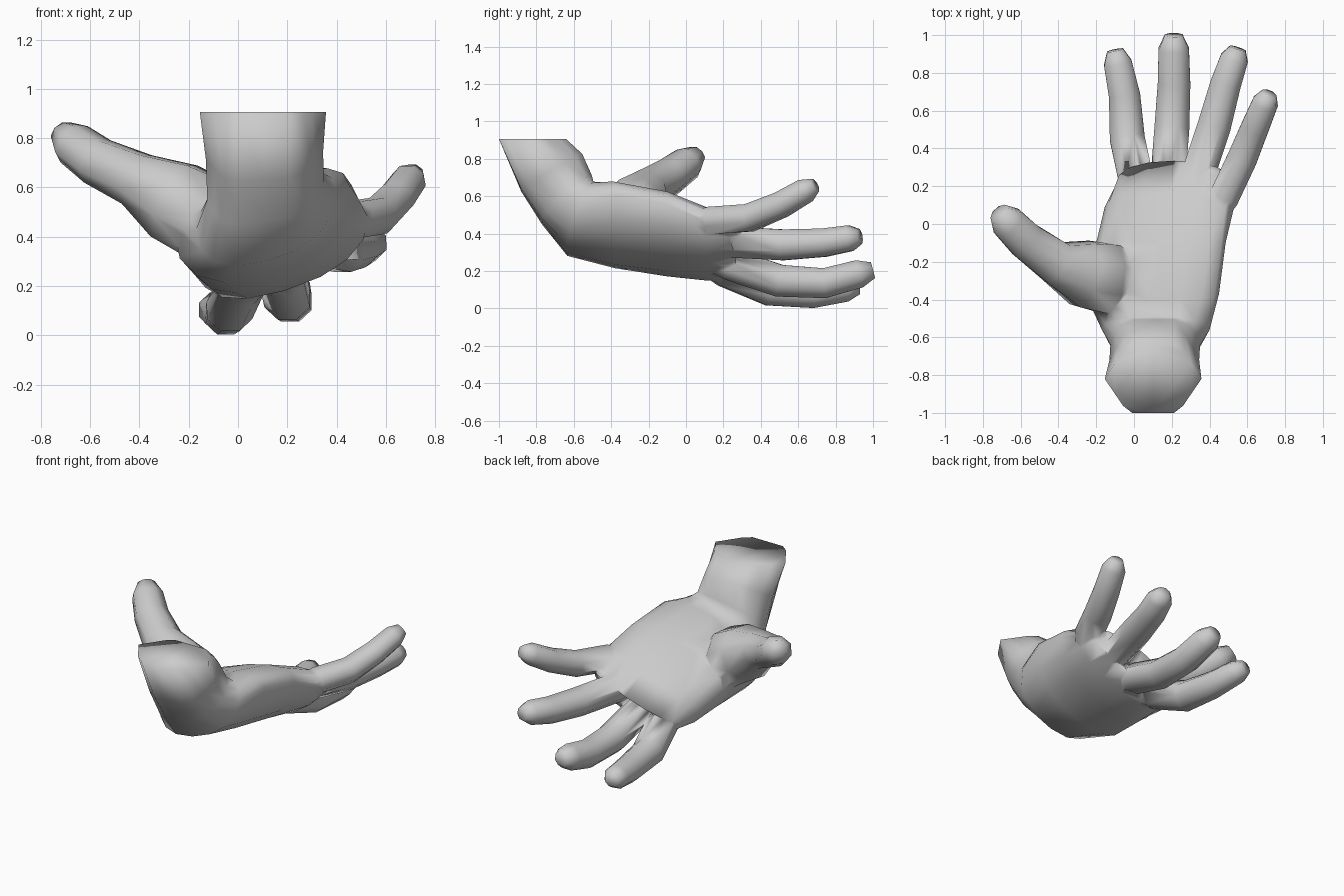
import bpy, bmesh, math
from mathutils import Vector

if "Cube" in bpy.data.objects:
    bpy.data.objects.remove(bpy.data.objects["Cube"])

skin = bpy.data.materials.new("plain grey")
skin.diffuse_color = (0.6, 0.6, 0.6, 1)
skin.use_nodes = True
skin.node_tree.nodes["Principled BSDF"].inputs["Base Color"].default_value = skin.diffuse_color


def loft(name, rings):
    """Skin a closed solid over equally sized rings of points."""
    bm = bmesh.new()
    loops = [[bm.verts.new(p) for p in r] for r in rings]
    n = len(loops[0])
    for a, b in zip(loops, loops[1:]):
        for i in range(n):
            j = (i + 1) % n
            bm.faces.new((a[i], a[j], b[j], b[i]))
    bm.faces.new(loops[0])
    bm.faces.new(loops[-1])
    bmesh.ops.recalc_face_normals(bm, faces=bm.faces)
    me = bpy.data.meshes.new(name)
    bm.to_mesh(me)
    bm.free()
    me.materials.append(skin)
    ob = bpy.data.objects.new(name, me)
    bpy.context.collection.objects.link(ob)
    return ob


def section(x_left, x_right, y, z_left, z_right, top, bottom, chamfer=0, n=16):
    """Ring from its two sides and the (y, z) of its top and bottom;
    chamfer narrows the top and bottom towards a hexagon."""
    c = Vector(((x_left + x_right) / 2, y, (z_left + z_right) / 2))
    side = Vector((x_right, y, z_right)) - c
    ring = []
    for i in range(n):
        t = 2 * math.pi * i / n
        cs, sn = math.cos(t), math.sin(t)
        u, v = abs(cs) ** 0.87, abs(sn) ** 0.87
        if chamfer:
            v = min(1, 1.12 * abs(sn))
            u = min(u, 1 - chamfer * v)
        end = Vector((c.x, *(top if sn > 0 else bottom)))
        ring.append(c + side * math.copysign(u, cs) + (end - c) * v)
    return ring


def digit(name, path, radii, n=8):
    """Tube along a path, rounded off at the last point."""
    pts = [Vector(p) for p in path]
    last = len(pts) - 1
    rings = []
    for k, (p, r) in enumerate(zip(pts, radii)):
        d = (pts[min(k + 1, last)] - pts[max(k - 1, 0)]).normalized()
        side = d.cross(Vector((0, 0, 1))).normalized()
        up = side.cross(d)
        angles = [2 * math.pi * (i + 0.5) / n for i in range(n)]
        rings.append([p + side * r * math.cos(t) + up * 0.93 * r * math.sin(t)
                      for t in angles])
    return loft(name, rings)


def finger(name, root, knuckle, joint, tip, base, end):
    """Finger with a buried narrow root and a rounded tip."""
    a, b, c, d = map(Vector, (root, knuckle, joint, tip))
    path = [a, a.lerp(b, 0.4), b, c, c.lerp(d, 0.72), d]
    return digit(name, path, [base * 0.6, base, base, (base + end) / 2, end, end * 0.58])


# Wrist bending down into the tilted palm
hand = loft("hand", [
    section(-.155, .357, -.82, .905, .905, (-.64, .905), (-1, .905), 0.48),
    section(-.13, .345, -.72, .71, .74, (-.555, .82), (-.88, .63), 0.38),
    section(-.125, .35, -.64, .55, .62, (-.505, .70), (-.77, .465), 0.25),
    section(-.17, .40, -.56, .43, .58, (-.49, .655), (-.64, .30)),
    section(-.26, .45, -.37, .43, .61, (-.40, .645), (-.38, .235)),
    section(-.20, .485, -.10, .35, .56, (-.10, .58), (-.10, .20)),
    section(-.155, .53, .09, .27, .475, (.15, .485), (.12, .18)),
    section(-.10, .525, .20, .22, .44, (.335, .36), (.27, .21)),
])

# Fingers
index = finger("index_finger", (.05, .05, .27), (-.035, .45, .10),
               (-.05, .68, .08), (-.10, .92, .115), .10, .08)
middle = finger("middle_finger", (.165, .05, .30), (.20, .50, .148),
                (.212, .74, .135), (.21, 1, .205), .10, .087)
ring = finger("ring_finger", (.27, .05, .365), (.425, .52, .34),
              (.485, .74, .352), (.55, .93, .385), .096, .08)
little = finger("little_finger", (.41, .0, .46), (.57, .34, .485),
                (.64, .51, .555), (.715, .69, .66), .086, .074)

# Thumb rising from its fleshy base
thumb = digit("thumb", [(-.01, -.30, .42), (-.13, -.29, .475), (-.26, -.265, .545),
                        (-.41, -.205, .632), (-.57, -.09, .705), (-.665, .005, .775),
                        (-.715, .06, .825)], [.12, .20, .19, .125, .108, .098, .055])

# Fuse everything into one skin
parts = [index, middle, ring, little, thumb]
for p in parts:
    m = hand.modifiers.new(p.name, 'BOOLEAN')
    m.operation, m.solver, m.object = 'UNION', 'EXACT', p
dg = bpy.context.evaluated_depsgraph_get()
fused = bpy.data.meshes.new_from_object(hand.evaluated_get(dg))
hand.modifiers.clear()
hand.data = fused
for p in parts:
    bpy.data.objects.remove(p)

# Tidy the seams and shade the whole skin smoothly
bm = bmesh.new()
bm.from_mesh(fused)
bmesh.ops.remove_doubles(bm, verts=bm.verts, dist=0.008)
bmesh.ops.triangulate(bm, faces=[f for f in bm.faces if len(f.verts) > 4])
for f in bm.faces:
    f.smooth = True
bm.to_mesh(fused)
bm.free()
